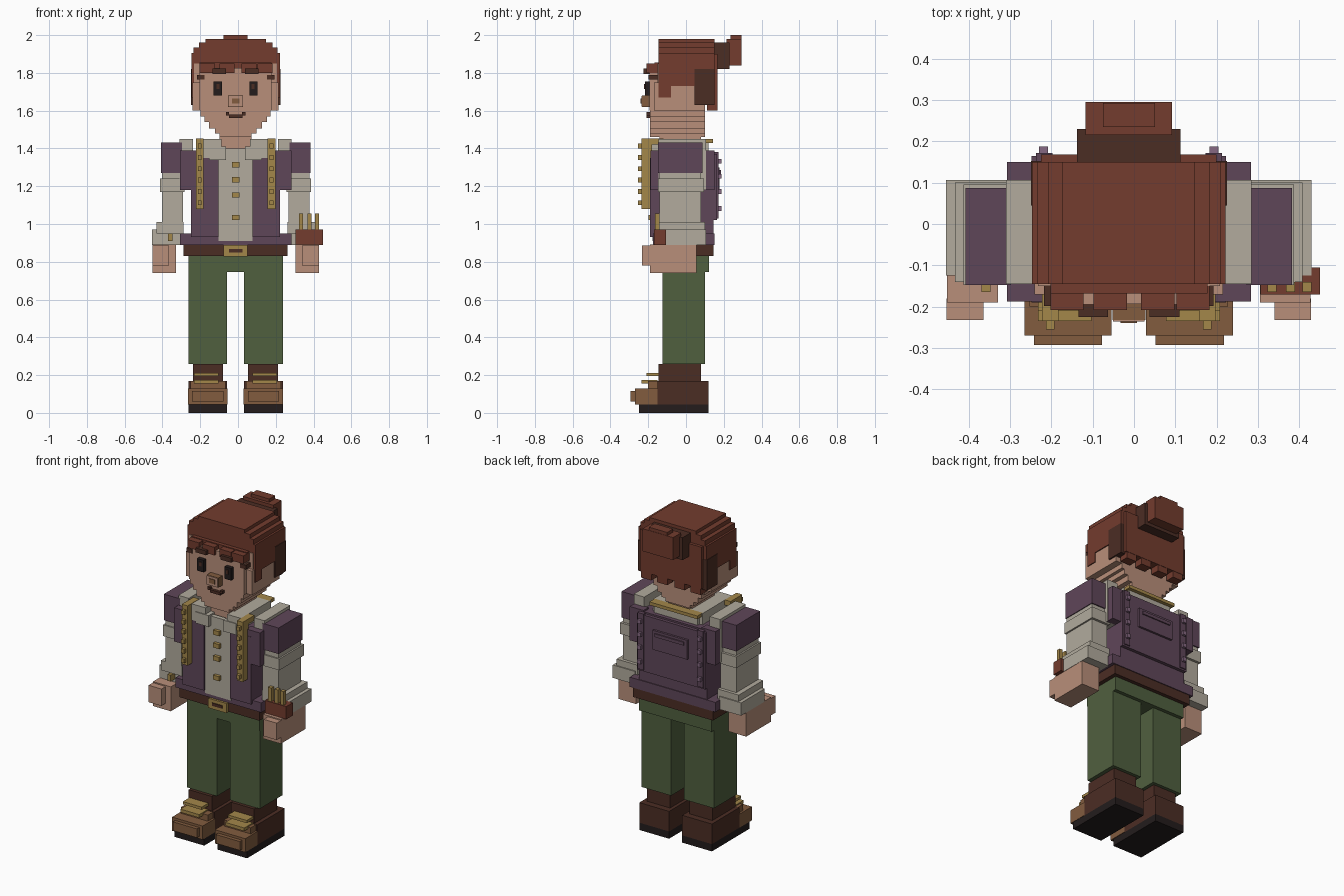
import bpy
import bmesh
from mathutils import Matrix, Vector

if "Cube" in bpy.data.objects:
    bpy.data.objects.remove(bpy.data.objects["Cube"])

MIDDLE = -0.0125  # the body's mirror plane


def colour(name, code):
    mat = bpy.data.materials.new(name)
    rgb = [int(code[i:i + 2], 16) / 255 for i in (0, 2, 4)]
    rgba = [c / 12.92 if c < 0.04 else ((c + 0.055) / 1.055) ** 2.4 for c in rgb] + [1]
    mat.use_nodes = True
    mat.diffuse_color = rgba
    mat.node_tree.nodes["Principled BSDF"].inputs["Base Color"].default_value = rgba
    return mat


hair = colour("russet", "733C2E")
skin = colour("skin", "B98F7A")
cream = colour("cream", "B2AB9D")
purple = colour("plum", "5F4659")
mauve = colour("mauve", "866982")
green = colour("olive green", "50603F")
brown = colour("dark brown", "4B2D24")
black = colour("near black", "231C1C")
gold = colour("brass", "A4874A")
tan = colour("tan leather", "825C3F")


def make(name, mat, boxes):
    """One object out of axis-aligned boxes, each given as x, y and z ranges."""
    bm = bmesh.new()
    for box in boxes:
        centre = Vector([(a + b) / 2 for a, b in box])
        size = [b - a for a, b in box]
        bmesh.ops.create_cube(bm, size=1, matrix=Matrix.Translation(centre) @ Matrix.Diagonal((*size, 1)))
    mesh = bpy.data.meshes.new(name)
    bm.to_mesh(mesh)
    bm.free()
    mesh.materials.append(mat)
    obj = bpy.data.objects.new(name, mesh)
    obj.location.x = MIDDLE
    bpy.context.collection.objects.link(obj)


def mid(name, mat, half, y, z):
    make(name, mat, [((-half, half), y, z)])


def pair(name, mat, x, *yz):
    """Left and right copies; yz is one or more (y range, z range)."""
    make("left_" + name, mat, [(x, y, z) for y, z in yz])
    make("right_" + name, mat, [((-x[1], -x[0]), y, z) for y, z in yz])


# Boots
pair("sole", black, (.045, .25), ((-.25, .12), (0, .045)))
pair("boot", brown, (.045, .25), ((-.15, .12), (.045, .17)))
pair("ankle", brown, (.066, .225), ((-.145, .08), (.17, .26)))
pair("toe", tan, (.042, .252), ((-.27, -.15), (.045, .13)))
pair("toe_cap", tan, (.065, .23), ((-.293, -.27), (.06, .115)))
pair("tongue", tan, (.055, .24), ((-.2, -.15), (.13, .168)))
pair("laces", gold, (.09, .22), ((-.235, -.15), (.155, .175)), ((-.21, -.14), (.195, .212)))

# Trousers and belt
pair("leg", green, (.045, .25), ((-.125, .1), (.26, .78)))
mid("hips", green, .25, (-.128, .122), (.745, .83))
mid("belt", brown, .275, (-.165, .145), (.83, .89))
mid("buckle", gold, .063, (-.185, -.16), (.828, .888))
mid("buckle_bar", brown, .035, (-.19, -.18), (.85, .868))

# Vest and shirt
mid("vest_hem", purple, .295, (-.175, .15), (.89, .95))
mid("vest_body", purple, .235, (-.16, .145), (.95, 1.38))
mid("shirt_front", cream, .09, (-.178, -.15), (.91, 1.4))
pair("lapel", purple, (.09, .235), ((-.19, -.15), (.93, 1.35)))
pair("shoulder_front", purple, (.2, .295), ((-.188, -.14), (1.18, 1.39)))
pair("shoulder_back", purple, (.2, .295), ((.1, .15), (1.18, 1.39)))
pair("shirt_shoulder", cream, (.225, .297), ((-.145, .107), (1.18, 1.45)))
pair("collar", cream, (.075, .17), ((-.195, .1), (1.35, 1.45)))
pair("collar_point", cream, (.05, .14), ((-.2, -.12), (1.34, 1.41)))
mid("collar_back", cream, .15, (.06, .12), (1.37, 1.43))
mid("neck_band", gold, .165, (.09, .142), (1.43, 1.45))
pair("shoulder_trim", gold, (.17, .21), ((-.235, -.12), (1.42, 1.452)), ((-.235, -.18), (1.08, 1.43)))
pair("trim_studs", gold, (.18, .2), *[((-.255, -.23), (z / 100, z / 100 + .025)) for z in range(110, 142, 6)])
make("shirt_buttons", gold, [((-.02, .02), (-.198, -.17), (z, z + .028)) for z in (1.02, 1.14, 1.22, 1.3)])

# Back of the vest
mid("back_panel", purple, .235, (.14, .165), (1.02, 1.37))
mid("back_pocket", purple, .12, (.16, .178), (1.18, 1.3))
mid("pocket_flap", purple, .1, (.17, .185), (1.265, 1.285))
pair("back_strap", purple, (.185, .225), ((.15, .172), (1.03, 1.38)))
pair("back_studs", mauve, (.195, .217), *[((.165, .188), (z, z + .025)) for z in (1.07, 1.16, 1.24, 1.32)])

# Arms and hands
pair("sleeve_cap", purple, (.285, .395), ((-.147, .087), (1.27, 1.432)))
pair("sleeve", cream, (.28, .39), ((-.14, .08), (.98, 1.28)))
pair("sleeve_fold", cream, (.27, .4), ((-.148, .095), (1.17, 1.24)))
pair("upper_cuff", cream, (.275, .42), ((-.14, .1), (.95, 1.01)))
pair("cuff", cream, (.29, .442), ((-.125, .107), (.89, .97)))
pair("cuff_button", gold, (.335, .357), ((-.165, -.12), (.91, .95)))
pair("hand", skin, (.317, .44), ((-.19, .055), (.74, .892)))
pair("fingers", skin, (.352, .441), ((-.232, -.18), (.78, .885)))

# Wrist pouch with small tools
make("wrist_pouch", hair, [((.318, .463), (-.17, -.105), (.89, .97))])
make("pouch_tools", gold, [((x, x + .022), (-.165, -.14), (.96, 1.055)) for x in (.335, .38, .42)])

# Neck and stepped jaw
mid("neck", skin, .085, (-.14, .08), (1.35, 1.5))
for half, low in ((.085, 1.46), (.11, 1.48), (.14, 1.505), (.165, 1.54), (.185, 1.57), (.228, 1.6)):
    mid("jaw_step", skin, half, (-.17 if half > .2 else -.19, .1), (low, 1.75))
mid("face", skin, .19, (-.193, .1), (1.6, 1.825))
mid("head_core", skin, .22, (-.15, .12), (1.7, 1.85))

# Face details
pair("eye", black, (.073, .117), ((-.218, -.19), (1.68, 1.755)))
pair("eye_glint", brown, (.085, .1), ((-.222, -.21), (1.715, 1.74)))
pair("brow", brown, (.05, .122), ((-.225, -.19), (1.795, 1.822)))
mid("nose", tan, .04, (-.232, -.19), (1.62, 1.68))
mid("nose_front", skin, .038, (-.236, -.23), (1.622, 1.678))
mid("nose_tip", tan, .02, (-.24, -.23), (1.638, 1.665))
mid("mouth", brown, .035, (-.208, -.19), (1.562, 1.58))
pair("mouth_corner", brown, (.035, .052), ((-.208, -.19), (1.575, 1.592)))

# Hair: stepped crown, sides, back and ragged fringe
for half, top in ((.234, 1.905), (.222, 1.935), (.195, 1.96), (.16, 1.98)):
    mid("crown_step", hair, half, (-.145, .15), (1.83, top))
pair("side_hair", hair, (.19, .234), ((-.145, .15), (1.73, 1.85)), ((-.145, -.08), (1.67, 1.74)))
pair("side_shadow", brown, (.19, .237), ((.045, .152), (1.63, 1.82)))
pair("temple", brown, (.165, .205), ((-.198, -.14), (1.765, 1.79)))
mid("back_hair", hair, .212, (.1, .168), (1.64, 1.9))
make("back_hair_tips", hair, [((x - .035, x + .035), (.11, .166), (1.6, 1.65)) for x in (-.17, -.06, .06, .17)])
make("fringe", hair, [((x - .04, x + .04), (-.208, -.14), (1.8, 1.85)) for x in (-.15, -.045, .07, .155)])
mid("fringe_base", hair, .19, (-.168, -.14), (1.815, 1.855))

# Tied bun
mid("hair_tie", brown, .125, (.145, .23), (1.82, 1.96))
mid("bun", hair, .105, (.215, .295), (1.84, 1.98))
mid("bun_top", hair, .063, (.235, .293), (1.97, 2))
